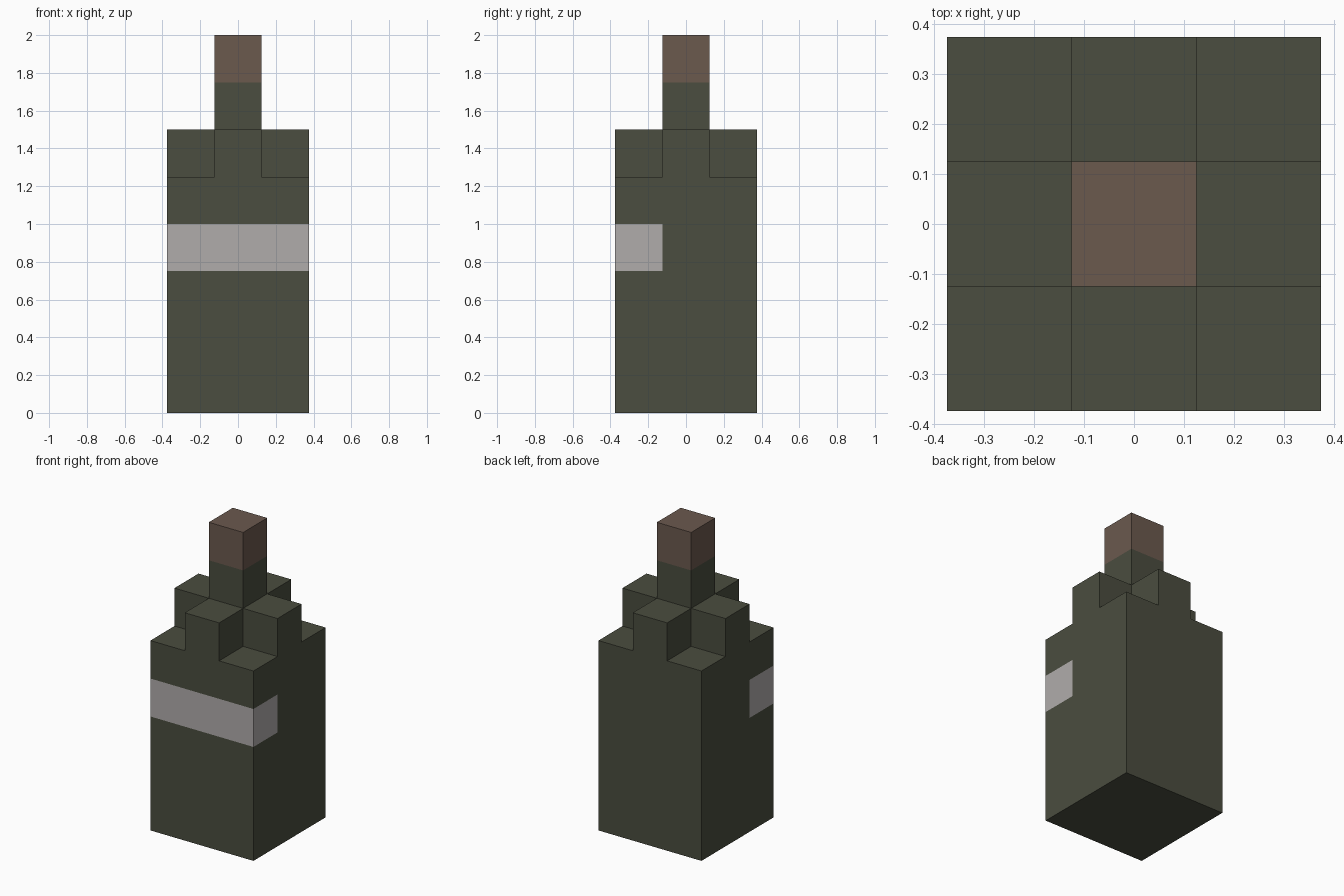
import bpy
import bmesh
from mathutils import Vector, Matrix

cube = bpy.data.objects.get("Cube")
if cube:
    bpy.data.objects.remove(cube, do_unlink=True)

U = 0.25  # one block


def material(name, rgb):
    mat = bpy.data.materials.new(name)
    mat.use_nodes = True
    mat.diffuse_color = (*rgb, 1)
    mat.node_tree.nodes["Principled BSDF"].inputs["Base Color"].default_value = (*rgb, 1)
    return mat


def block(bm, size, base):
    """Box standing centred on the axis at height base."""
    place = Matrix.Translation((0, 0, base + size[2] / 2)) @ Matrix.Diagonal((*size, 1))
    bmesh.ops.create_cube(bm, size=1, matrix=place)


def cut(bm, axis, value):
    normal = Vector([float(i == axis) for i in range(3)])
    bmesh.ops.bisect_plane(bm, geom=bm.verts[:] + bm.edges[:] + bm.faces[:],
                           plane_co=normal * value, plane_no=normal)


def top_faces(bm, z, rule):
    bm.normal_update()
    return [f for f in bm.faces if f.normal.z > 0.9
            and abs(f.calc_center_median().z - z) < 0.01 and rule(f.calc_center_median())]


def raise_faces(bm, faces, height):
    result = bmesh.ops.extrude_face_region(bm, geom=faces)["geom"]
    verts = [v for v in result if isinstance(v, bmesh.types.BMVert)]
    leftovers = [f for f in faces if f.is_valid]
    if leftovers:
        bmesh.ops.delete(bm, geom=leftovers, context='FACES')
    bmesh.ops.translate(bm, verts=verts, vec=(0, 0, height))


def finish(bm, name, mats):
    mesh = bpy.data.meshes.new(name)
    bm.to_mesh(mesh)
    bm.free()
    for mat in mats:
        mesh.materials.append(mat)
    obj = bpy.data.objects.new(name, mesh)
    bpy.context.collection.objects.link(obj)
    return obj


glass = material("dark olive glass", (0.069, 0.074, 0.050))
paper = material("pale grey label", (0.434, 0.413, 0.407))
cork_brown = material("cork brown", (0.147, 0.100, 0.076))


def in_cross(c):
    return min(abs(c.x), abs(c.y)) < U / 2


def in_centre(c):
    return max(abs(c.x), abs(c.y)) < U / 2


# Bottle: square body, cross-shaped shoulder, open neck
bm = bmesh.new()
block(bm, (3 * U, 3 * U, 5 * U), 0)
for axis, value in ((0, -U / 2), (0, U / 2), (1, -U / 2), (1, U / 2), (2, 3 * U), (2, 4 * U)):
    cut(bm, axis, value)
raise_faces(bm, top_faces(bm, 5 * U, in_cross), U)
raise_faces(bm, top_faces(bm, 6 * U, in_centre), U)
bmesh.ops.delete(bm, geom=top_faces(bm, 7 * U, in_centre), context='FACES_ONLY')

# Label: a band across the front that wraps one block around each side
for f in bm.faces:
    c = f.calc_center_median()
    if 3 * U < c.z < 4 * U and c.y < -U / 2:
        f.material_index = 1
finish(bm, "bottle", [glass, paper])

# Cork: open underneath where it meets the neck
bm = bmesh.new()
block(bm, (U, U, U), 7 * U)
bm.normal_update()
bmesh.ops.delete(bm, geom=[f for f in bm.faces if f.normal.z < -0.9], context='FACES_ONLY')
finish(bm, "cork", [cork_brown])
